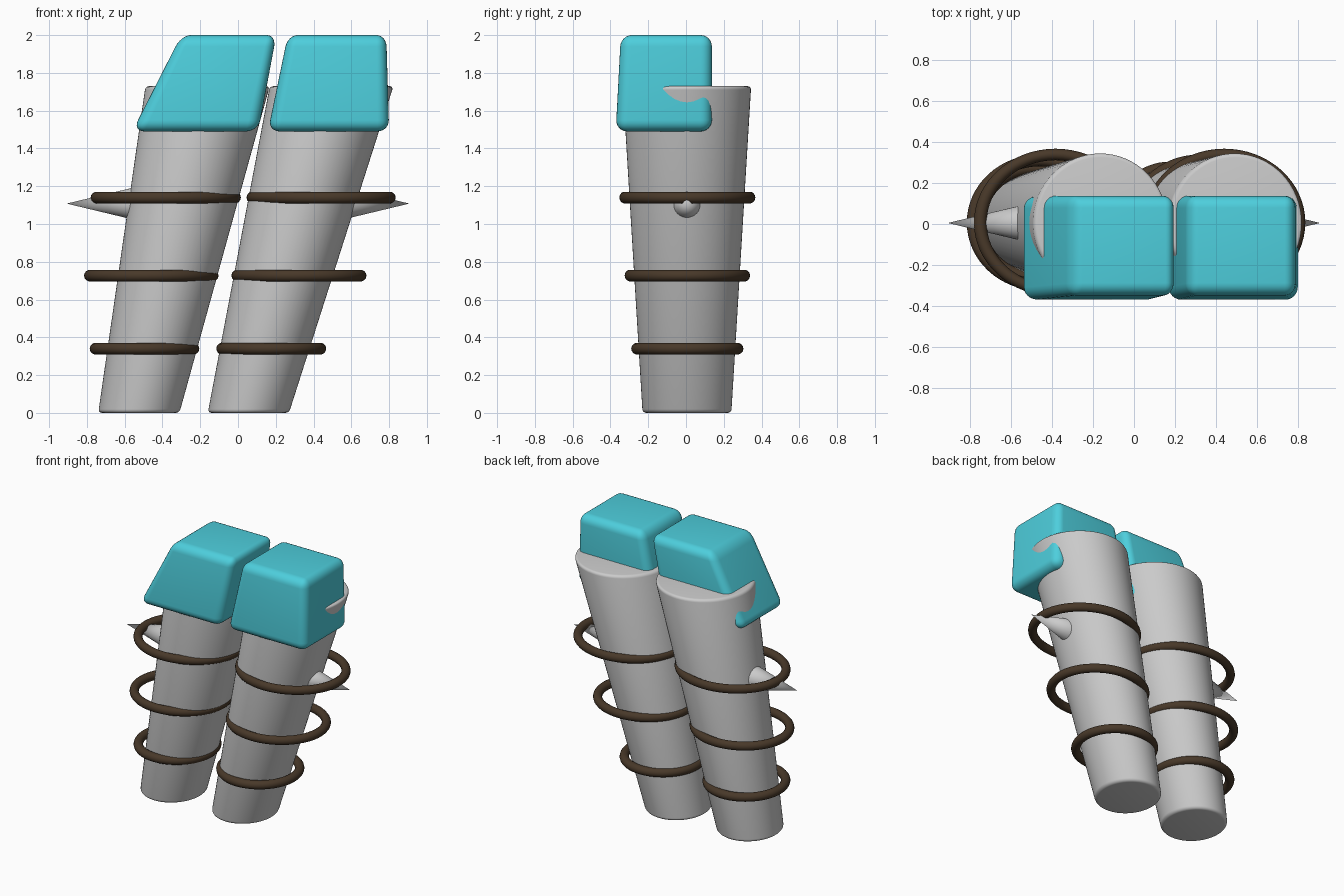
import bpy, bmesh, math
from mathutils import Vector

if "Cube" in bpy.data.objects:
    bpy.data.objects.remove(bpy.data.objects["Cube"])


def material(name, rgb):
    m = bpy.data.materials.new(name)
    m.diffuse_color = (*rgb, 1)
    m.use_nodes = True
    m.node_tree.nodes["Principled BSDF"].inputs["Base Color"].default_value = m.diffuse_color
    return m


TEAL = material("teal", (0.075, 0.62, 0.72))
BROWN = material("brown", (0.065, 0.04, 0.022))


def finish(obj, name, mat=None, angle=40):
    obj.name = name
    if mat:
        obj.data.materials.append(mat)
    bpy.ops.object.select_all(action='DESELECT')
    obj.select_set(True)
    bpy.context.view_layer.objects.active = obj
    bpy.ops.object.shade_smooth_by_angle(angle=math.radians(angle))


def from_bmesh(bm, name, mat=None, angle=40):
    bmesh.ops.recalc_face_normals(bm, faces=bm.faces)
    me = bpy.data.meshes.new(name)
    bm.to_mesh(me)
    bm.free()
    obj = bpy.data.objects.new(name, me)
    bpy.context.collection.objects.link(obj)
    finish(obj, name, mat, angle)


def lerp(a, b, t):
    return a + (b - a) * t


# leaning tapered leg: elliptical loft with softly rounded rims
def leg(name, bottom, top, height=1.73, n=64, r=0.02):
    arc = [i * math.pi / 8 for i in range(5)]
    rows = [(r - r * math.cos(a), r - r * math.sin(a)) for a in arc]
    rows += [(height - z, inset) for z, inset in reversed(rows)]
    bm = bmesh.new()
    loops = []
    for z, inset in rows:
        t = z / height
        x0, x1 = lerp(bottom[0], top[0], t), lerp(bottom[1], top[1], t)
        cx, rx = (x0 + x1) / 2, (x1 - x0) / 2 - inset
        ry = lerp(0.235, 0.34, t) - inset
        loops.append([bm.verts.new((cx + rx * math.cos(k * math.tau / n),
                                    0.005 + ry * math.sin(k * math.tau / n), z))
                      for k in range(n)])
    for a, b in zip(loops, loops[1:]):
        for k in range(n):
            j = (k + 1) % n
            bm.faces.new((a[k], a[j], b[j], b[k]))
    bm.faces.new(loops[0])
    bm.faces.new(loops[-1])
    from_bmesh(bm, name)


# rounded block skewed to the given bottom and top x ranges
def pad(name, bottom, top, z0=1.49, z1=2.0):
    size = Vector((0.62, 0.5, z1 - z0))
    bm = bmesh.new()
    bmesh.ops.create_cube(bm, size=1)
    for v in bm.verts:
        v.co = v.co * size
    bmesh.ops.bevel(bm, geom=bm.edges[:], offset=0.06, segments=6,
                    profile=0.5, affect='EDGES')
    for v in bm.verts:
        u, w, t = (v.co[i] / size[i] + 0.5 for i in range(3))
        v.co = (lerp(lerp(bottom[0], top[0], t), lerp(bottom[1], top[1], t), u),
                lerp(lerp(-0.372, -0.345, t), 0.137, w), lerp(z0, z1, t))
    from_bmesh(bm, name, TEAL, 60)


def ring(name, x0, x1, z, ry, tube=0.031):
    rx = (x1 - x0) / 2
    bpy.ops.mesh.primitive_torus_add(
        major_segments=64, minor_segments=14, major_radius=rx - tube,
        minor_radius=tube, location=((x0 + x1) / 2, 0.007, z))
    obj = bpy.context.object
    obj.scale.y = ry / rx
    finish(obj, name, BROWN, 60)


def spike(name, side):
    bpy.ops.mesh.primitive_cone_add(
        vertices=32, radius1=0.084, radius2=0, depth=0.35,
        location=(side * 0.732, 0.005, 1.108),
        rotation=(0, side * math.pi / 2, 0))
    finish(bpy.context.object, name)


leg("left_leg", (-0.74, -0.31), (-0.49, 0.168))
leg("right_leg", (-0.16, 0.27), (0.168, 0.823))

pad("left_knee_pad", (-0.56, 0.107), (-0.30, 0.203))
pad("right_knee_pad", (0.158, 0.80), (0.264, 0.785))

# hoops around the legs: height, y radius, left x range, right x range
for i, (z, ry, l, r) in enumerate([
        (0.34, 0.297, (-0.785, -0.205), (-0.115, 0.467)),
        (0.727, 0.332, (-0.815, -0.103), (-0.035, 0.68)),
        (1.14, 0.36, (-0.78, 0.015), (0.045, 0.835))]):
    ring(f"left_hoop_{i + 1}", *l, z, ry)
    ring(f"right_hoop_{i + 1}", *r, z, ry)

spike("left_spike", -1)
spike("right_spike", 1)
